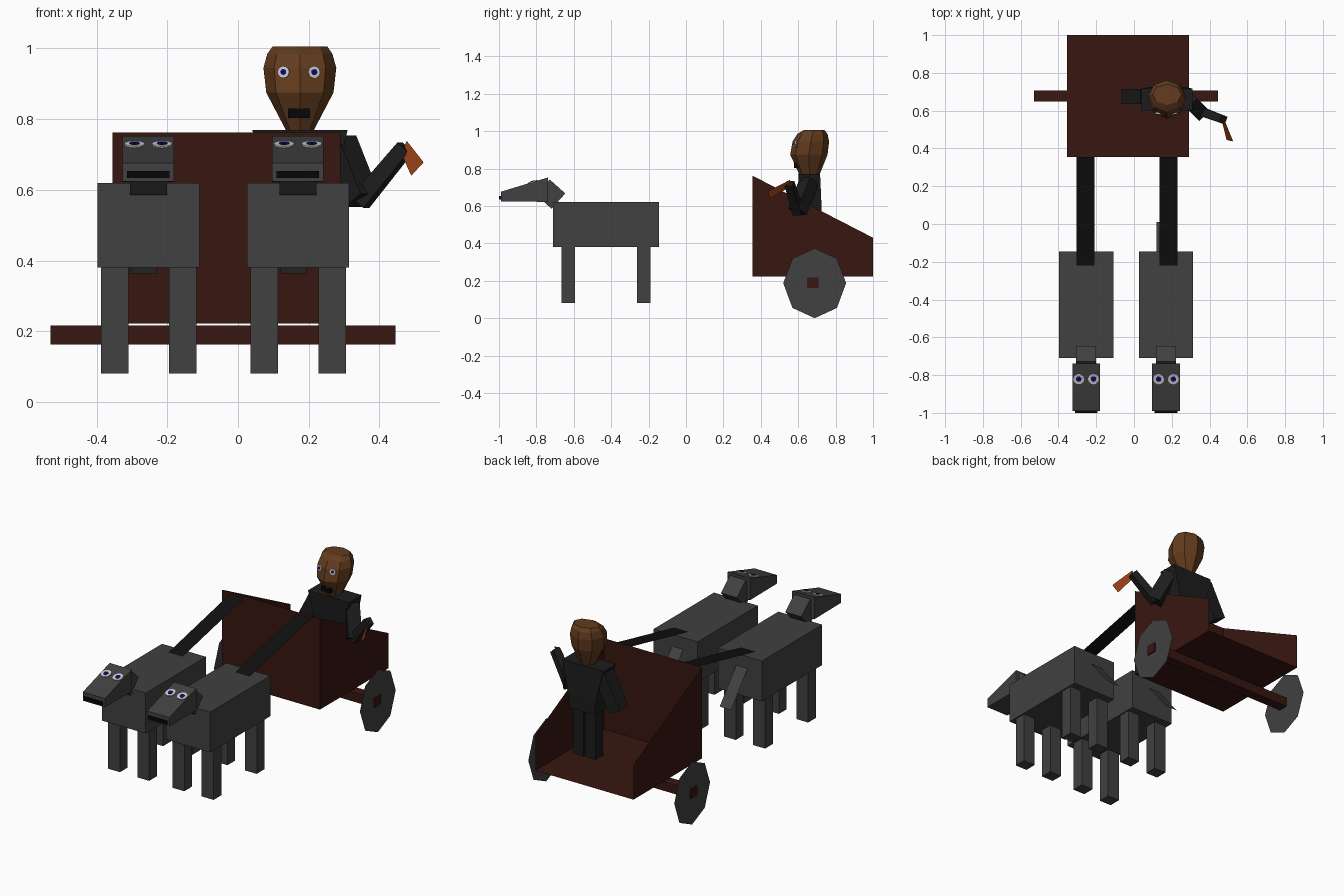
import bpy, math
from mathutils import Vector

if "Cube" in bpy.data.objects:
    bpy.data.objects.remove(bpy.data.objects["Cube"])

def mat(name, r, g, b):
    m = bpy.data.materials.new(name)
    m.diffuse_color = (r, g, b, 1)
    m.use_nodes = True
    m.node_tree.nodes["Principled BSDF"].inputs["Base Color"].default_value = m.diffuse_color
    return m

HIDE = mat("hide_grey", .052, .052, .052)
WOOD = mat("dark_red_wood", .04, .008, .005)
CLOTH = mat("black_cloth", .012, .012, .012)
STRAP = mat("black_strap", .005, .005, .005)
SKIN = mat("brown_skin", .125, .045, .013)
ORANGE = mat("orange", .32, .055, .008)
WHITE = mat("eye_white", .62, .62, .65)
BLUE = mat("eye_blue", .005, .005, .28)
BLACK = mat("black", .002, .002, .002)

def mesh(name, verts, faces, m):
    me = bpy.data.meshes.new(name)
    me.from_pydata([tuple(v) for v in verts], [], faces)
    me.materials.append(m)
    ob = bpy.data.objects.new(name, me)
    bpy.context.collection.objects.link(ob)
    return ob

def sheet(name, pts, m):
    return mesh(name, pts, [list(range(len(pts)))], m)

def loft(name, rings, m):
    """Closed solid through rings of equal point count."""
    n = len(rings[0])
    verts = [p for r in rings for p in r]
    faces = [[k * n + i, k * n + (i + 1) % n, (k + 1) * n + (i + 1) % n, (k + 1) * n + i]
             for k in range(len(rings) - 1) for i in range(n)]
    faces += [list(range(n))[::-1], [len(verts) - n + i for i in range(n)]]
    return mesh(name, verts, faces, m)

def rect(x0, x1, y0, y1, z):
    return [(x0, y0, z), (x1, y0, z), (x1, y1, z), (x0, y1, z)]

def box(name, x0, x1, y0, y1, z0, z1, m):
    return loft(name, [rect(x0, x1, y0, y1, z0), rect(x0, x1, y0, y1, z1)], m)

def beam(name, a, b, w, d, m, taper=1):
    """Square bar from a to b, w wide horizontally and d deep."""
    a, b = Vector(a), Vector(b)
    q = (b - a).to_track_quat('Z', 'Y')
    rings = []
    for c, s in ((a, 1), (b, taper)):
        rings.append([c + q @ Vector(p) for p in rect(-w * s / 2, w * s / 2, -d * s / 2, d * s / 2, 0)])
    return loft(name, rings, m)

def disc(name, c, normal, r, depth, m, n=12):
    c, nrm = Vector(c), Vector(normal).normalized()
    q = nrm.to_track_quat('Z', 'Y')
    ring = [q @ Vector((r * math.cos(2 * math.pi * i / n), r * math.sin(2 * math.pi * i / n), 0)) for i in range(n)]
    return loft(name, [[c + p - nrm * .006 for p in ring], [c + p + nrm * depth for p in ring]], m)

def eye(name, c, normal, r):
    disc(name + "_white", c, normal, r, .004, WHITE)
    disc(name + "_iris", c, normal, r * .5, .006, BLUE)
    disc(name + "_pupil", c, normal, r * .2, .007, BLACK, 8)

# Two horses
for side, cx in (("left", -.2535), ("right", .1695)):
    p = side + "_horse_"
    box(p + "body", cx - .144, cx + .144, -.71, -.145, .38, .62, HIDE)
    for lx in (-.095, .0975):
        for ly in (-.63, -.225):
            box(p + "leg", cx + lx - .039, cx + lx + .039, ly - .036, ly + .036, .08, .385, HIDE)
    beam(p + "neck", (cx, -.682, .626), (cx, -.765, .70), .105, .11, HIDE)
    profile = [(-.99, .624), (-.738, .622), (-.738, .752), (-.99, .676)]
    loft(p + "head", [[(cx + s * .073, y, z) for y, z in profile] for s in (-1, 1)], HIDE)
    box(p + "mouth", cx - .06, cx + .06, -1.0, -.97, .634, .653, BLACK)
    for ex in (-.039, .039):
        eye(p + "eye", (cx + ex, -.82, .7275), (0, -.285, .958), .029)
    # flat tail and pulling strap
    sheet(p + "tail", [(cx - .05, -.145, .55), (cx + .025, -.145, .55),
                       (cx + .025, .01, .363), (cx - .05, .01, .363)], HIDE)
    sx = -.257 if side == "left" else .183
    sheet(p + "strap", [(sx - .047, .355, .748), (sx + .047, .355, .748),
                        (sx + .047, -.22, .622), (sx - .047, -.22, .622)], STRAP)

# Cart: thin panels, open at the back and top
X0, X1, Y0, Y1, ZB = -.355, .29, .355, 1.0, .222
sheet("cart_floor", rect(X0, X1, Y0, Y1, ZB), WOOD)
sheet("cart_front", [(X0, Y0, ZB), (X1, Y0, ZB), (X1, Y0, .762), (X0, Y0, .762)], WOOD)
for x in (X0, X1):
    sheet("cart_side", [(x, Y0, ZB), (x, Y1, ZB), (x, Y1, .43), (x, Y0, .762)], WOOD)

# Axle and flat eight-sided wheels
box("axle", -.53, .445, .648, .708, .162, .217, WOOD)
for x in (-.522, .437):
    sheet("wheel", [(x, .688 + .168 * math.sin(i * math.pi / 4), .187 + .187 * math.cos(i * math.pi / 4))
                    for i in range(8)], HIDE)

# Driver: legs and torso
for x in (.135, .215):
    box("driver_leg", x - .034, x + .034, .635, .705, .225, .52, CLOTH)
loft("driver_torso", [rect(.095, .255, .62, .725, .50), rect(.085, .27, .61, .725, .59),
                      rect(.04, .31, .60, .717, .77)], CLOTH)

# Driver: arms and the orange tip in the raised hand
beam("driver_lowered_arm", (.07, .675, .74), (-.03, .675, .545), .08, .08, CLOTH)
beam("driver_upper_arm", (.285, .66, .735), (.35, .595, .57), .075, .075, CLOTH)
beam("driver_forearm", (.345, .60, .565), (.473, .553, .72), .05, .05, CLOTH, .85)
sheet("hand_tip", [(.477, .555, .739), (.525, .437, .678), (.49, .445, .64), (.463, .555, .70)], ORANGE)

# Driver: faceted head from stacked eight-sided rings (z, half width, front y, back y)
rings = []
for z, rx, y0, y1 in ((.77, .04, .605, .715), (.875, .095, .557, .757), (.945, .103, .57, .765),
                      (.985, .092, .595, .757), (1.006, .077, .63, .74)):
    rings.append([(.175 + rx * math.cos(i * math.pi / 4),
                   (y0 + y1) / 2 + (y1 - y0) / 2 * math.sin(i * math.pi / 4), z) for i in range(8)])
loft("driver_head", rings, SKIN)
for s in (-1, 1):
    eye("driver_eye", (.172 + s * .043, .583, .933), (s * .25, -1, .1), .017)
box("driver_mouth", .142, .203, .578, .61, .804, .83, BLACK)
